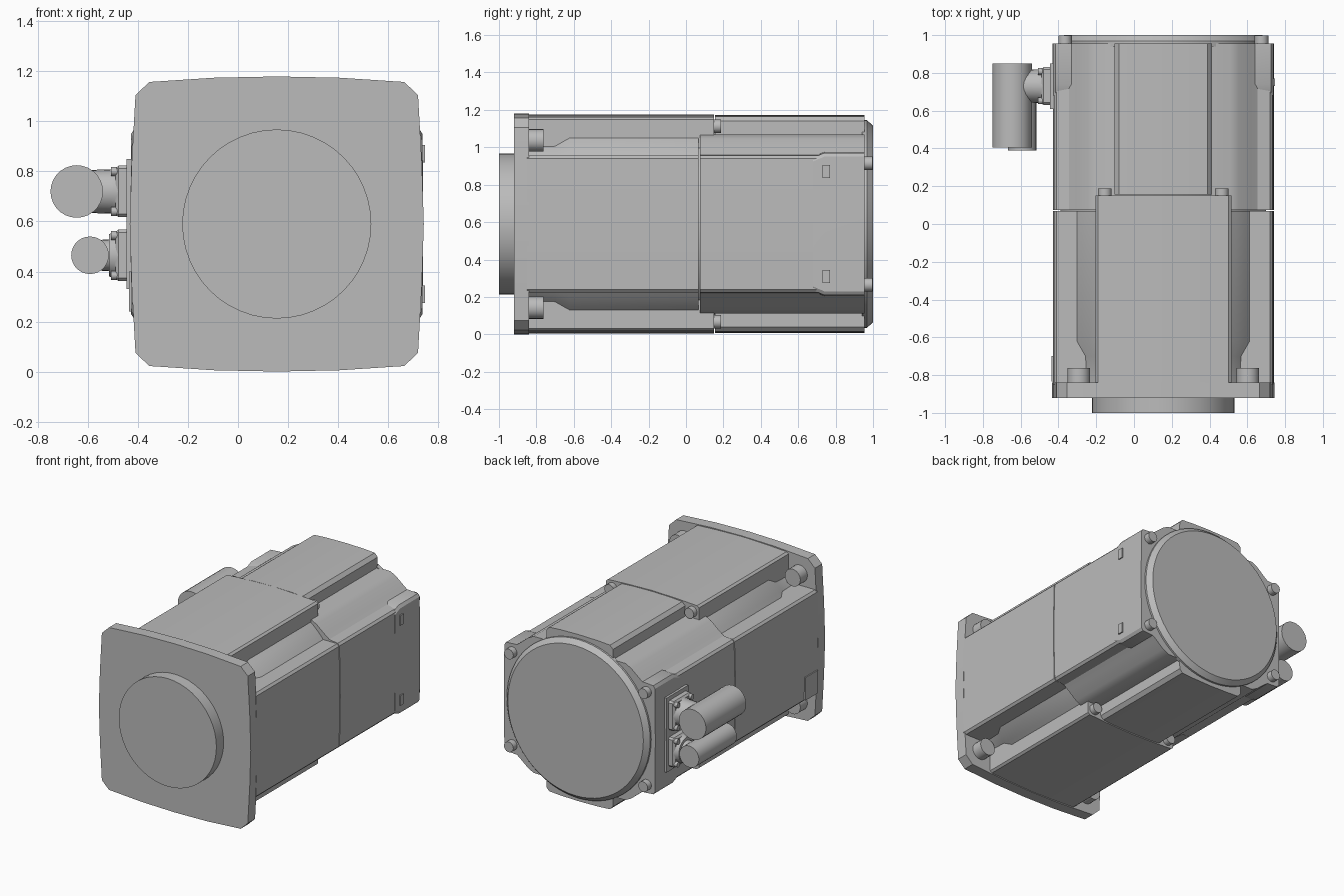
import bpy, bmesh, math
from mathutils import Matrix, Vector

if "Cube" in bpy.data.objects:
    bpy.data.objects.remove(bpy.data.objects["Cube"], do_unlink=True)

CX, CZ = 0.155, 0.59          # motor axis
SIGNS = [(sx, sz) for sx in (-1, 1) for sz in (-1, 1)]

grey = bpy.data.materials.new("machine_grey")
grey.use_nodes = True
grey.diffuse_color = (0.5, 0.5, 0.5, 1)
grey.node_tree.nodes["Principled BSDF"].inputs["Base Color"].default_value = (0.5, 0.5, 0.5, 1)


def finish(name, bm, smooth=True):
    bmesh.ops.recalc_face_normals(bm, faces=bm.faces)
    mesh = bpy.data.meshes.new(name)
    bm.to_mesh(mesh)
    bm.free()
    mesh.materials.append(grey)
    obj = bpy.data.objects.new(name, mesh)
    bpy.context.collection.objects.link(obj)
    if smooth:
        bpy.ops.object.select_all(action="DESELECT")
        obj.select_set(True)
        bpy.context.view_layer.objects.active = obj
        bpy.ops.object.shade_smooth_by_angle(angle=math.radians(28))
    return obj


def full_ring(quarter):
    """Mirror a quarter outline, running from the z axis to the x axis, into a ring."""
    right = quarter + [(x, -z) for x, z in reversed(quarter) if z > 0]
    return right + [(-x, z) for x, z in reversed(right) if x > 0]


def loft(name, sections):
    """Skin mirrored quarter outlines placed along y."""
    bm = bmesh.new()
    rings = [[bm.verts.new((CX + x, y, CZ + z)) for x, z in full_ring(q)] for y, q in sections]
    for a, b in zip(rings, rings[1:]):
        for i in range(len(a)):
            j = (i + 1) % len(a)
            bm.faces.new((a[i], a[j], b[j], b[i]))
    bm.faces.new(rings[0])
    bm.faces.new(rings[-1])
    return finish(name, bm)


def cylinder(name, start, end, r1, r2=None, sides=32):
    a, b = Vector(start), Vector(end)
    turn = (b - a).to_track_quat("Z", "Y").to_matrix().to_4x4()
    bm = bmesh.new()
    bmesh.ops.create_cone(bm, cap_ends=True, segments=sides, radius1=r1,
                          radius2=r1 if r2 is None else r2, depth=(b - a).length,
                          matrix=Matrix.Translation((a + b) / 2) @ turn)
    return finish(name, bm)


def box(name, low, high, bevel=0.0):
    a, b = Vector(low), Vector(high)
    bm = bmesh.new()
    bmesh.ops.create_cube(bm, size=1, matrix=Matrix.Translation((a + b) / 2) @ Matrix.Diagonal((b - a).to_4d()))
    if bevel:
        bmesh.ops.bevel(bm, geom=bm.edges[:], offset=bevel, segments=1, affect="EDGES")
    return finish(name, bm, False)


def axial(name, x, z, y0, y1, r1, r2=None, sides=32):
    return cylinder(name, (CX + x, y0, CZ + z), (CX + x, y1, CZ + z), r1, r2, sides)


# Front flange and pilot boss
flange = [(0, 0.59), (0.25, 0.585), (0.51, 0.568), (0.565, 0.515), (0.58, 0.25), (0.588, 0)]
loft("front_flange", [(-0.92, flange), (-0.84, flange)])
axial("pilot_boss", 0, 0, -1.0, -0.91, 0.378, sides=48)


# Front housing: round core between four pads, waisted behind the flange for the bolts
def front_outline(radius):
    p, q = 0.36, 0.365
    a0 = math.acos(p / radius)
    a1 = math.asin(q / radius)
    arc = [(radius * math.cos(a0 + (a1 - a0) * t / 4), radius * math.sin(a0 + (a1 - a0) * t / 4))
           for t in range(5)]
    return [(0, 0.586), (0.2, 0.58), (0.345, 0.572), (p, 0.56)] + arc + \
           [(0.565, q), (0.579, 0.35), (0.584, 0.15), (0.585, 0)]


loft("front_housing", [(-0.85, front_outline(0.545)), (-0.70, front_outline(0.55)),
                       (-0.62, front_outline(0.585)), (0.068, front_outline(0.585))])
axial("seam_core", 0, 0, 0.05, 0.17, 0.545)

# Top and bottom pads
pad = [(0, 0.586), (0.2, 0.58), (0.345, 0.572), (0.36, 0.56), (0.36, 0)]
loft("front_pad_end", [(0.06, pad), (0.15, pad)])
rear_pad = [(0, 0.583), (0.15, 0.58), (0.235, 0.574), (0.258, 0.55), (0.262, 0)]
loft("rear_pad", [(0.156, rear_pad), (0.955, rear_pad)])

# Rear housing with sloping shoulders
rear = [(0, 0.48), (0.355, 0.478), (0.40, 0.455), (0.46, 0.405), (0.50, 0.375),
        (0.565, 0.365), (0.579, 0.35), (0.584, 0.15), (0.585, 0)]
loft("rear_housing", [(0.074, rear), (0.955, rear)])
low = [(0, 0.36), (0.5, 0.36), (0.57, 0.355), (0.583, 0.335), (0.585, 0)]
high = [(0, 0.385), (0.5, 0.385), (0.57, 0.38), (0.583, 0.36), (0.586, 0)]
loft("rear_shoulder", [(0.68, low), (0.74, high), (0.955, high)])

# Round rear cover
axial("rear_cover_rim", 0, 0, 0.94, 0.968, 0.555, sides=64)
axial("rear_cover", 0, 0, 0.968, 1.0, 0.555, 0.525, sides=64)

# Bolts at the four corners
for sx, sz in SIGNS:
    axial("flange_bolt", sx * 0.447, sz * 0.447, -0.85, -0.762, 0.06, sides=24)
    axial("seam_bolt", sx * 0.31, sz * 0.523, 0.14, 0.187, 0.036, sides=20)
    axial("cover_bolt", sx * 0.52, sz * 0.325, 0.94, 0.997, 0.036, sides=20)

# Small clips on the left side
for sz in (-1, 1):
    z = CZ + sz * 0.28
    box("side_clip", (0.73, 0.73, z - 0.035), (0.747, 0.77, z + 0.035))

# Rating plate and connector mount on the right side
box("rating_plate", (-0.436, -0.835, 0.24), (-0.425, -0.70, 0.40))
box("connector_mount", (-0.445, 0.61, 0.33), (-0.42, 0.85, 0.85))

# Angled plug connectors: centre height, barrel x, barrel radius, barrel ends
for label, z, bx, r, y0, y1 in (("upper", 0.72, -0.645, 0.105, 0.405, 0.85),
                                ("lower", 0.465, -0.592, 0.075, 0.39, 0.81)):
    y = 0.73
    box(label + "_connector_flange", (-0.49, y - 0.1, z - 0.103), (-0.43, y + 0.1, z + 0.103), 0.012)
    cylinder(label + "_connector_collar", (-0.48, y, z), (-0.515, y, z), 0.098, 0.085, 16)
    cylinder(label + "_connector_elbow", (-0.50, y, z), (bx, y, z), r * 0.85, r * 0.8, 24)
    cylinder(label + "_connector_barrel", (bx, y0, z), (bx, y1, z), r, sides=28)
    for sy, sz in SIGNS:
        p = (y + sy * 0.078, z + sz * 0.08)
        cylinder(label + "_connector_screw", (-0.48, *p), (-0.508, *p), 0.018, sides=12)
